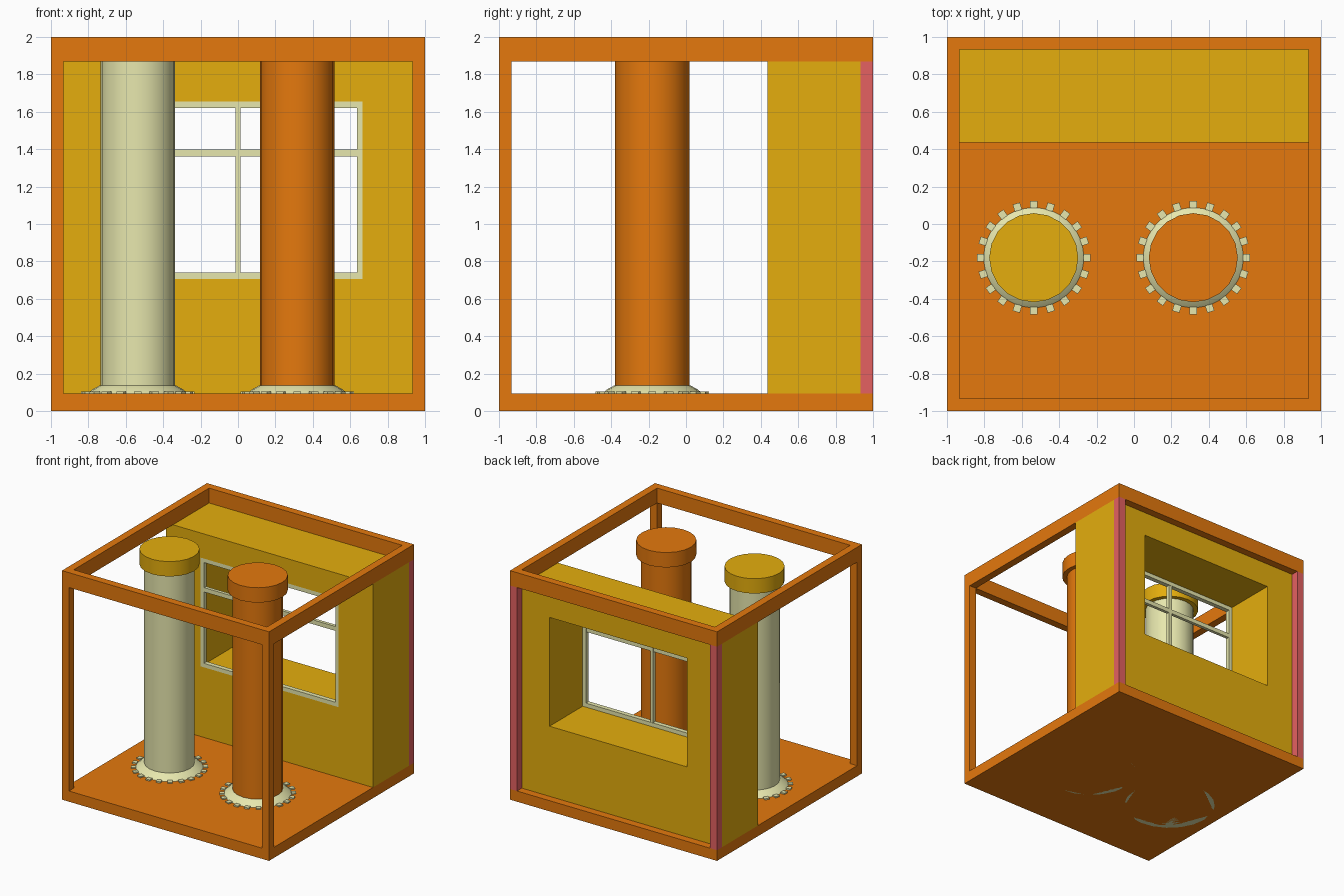
import bpy, bmesh
from math import cos, sin, pi
from mathutils import Matrix, Vector

if "Cube" in bpy.data.objects:
    bpy.data.objects.remove(bpy.data.objects["Cube"])


def material(name, rgb):
    m = bpy.data.materials.new(name)
    m.diffuse_color = (*rgb, 1)
    m.use_nodes = True
    m.node_tree.nodes["Principled BSDF"].inputs["Base Color"].default_value = m.diffuse_color
    return m


ORANGE = material("orange", (0.78, 0.19, 0.004))
YELLOW = material("yellow", (0.78, 0.42, 0.004))
CREAM = material("cream", (0.80, 0.80, 0.42))
PINK = material("pink", (0.78, 0.12, 0.12))


def finish(name, bm, mat, smooth=False):
    bmesh.ops.recalc_face_normals(bm, faces=bm.faces[:])
    me = bpy.data.meshes.new(name)
    bm.to_mesh(me)
    bm.free()
    me.materials.append(mat)
    ob = bpy.data.objects.new(name, me)
    bpy.context.collection.objects.link(ob)
    if smooth:
        bpy.ops.object.select_all(action='DESELECT')
        bpy.context.view_layer.objects.active = ob
        ob.select_set(True)
        bpy.ops.object.shade_smooth_by_angle(angle=0.5)
    return ob


def add_box(bm, lo, hi, m=Matrix()):
    lo, hi = Vector(lo), Vector(hi)
    mat = m @ Matrix.Translation((lo + hi) / 2) @ Matrix.Diagonal((*(hi - lo), 1))
    bmesh.ops.create_cube(bm, size=1, matrix=mat)


def box(name, lo, hi, mat):
    bm = bmesh.new()
    add_box(bm, lo, hi)
    return finish(name, bm, mat)


def lathe(name, profile, centre, mat, n=20):
    """Closed turned shape from (radius, height) points."""
    bm = bmesh.new()
    rings = [[bm.verts.new((centre[0] + r * cos(2 * pi * i / n),
                            centre[1] + r * sin(2 * pi * i / n), z))
              for i in range(n)] for r, z in profile]
    for a, b in zip(rings, rings[1:]):
        for i in range(n):
            j = (i + 1) % n
            bm.faces.new((a[i], a[j], b[j], b[i]))
    bm.faces.new(rings[0])
    bm.faces.new(rings[-1])
    return finish(name, bm, mat, True)


def ring_plate(name, outer, inner, y0, y1, mat):
    """Rectangular plate with a rectangular hole, (x0, z0, x1, z1), thick along y."""
    bm = bmesh.new()

    def loop(r, y):
        return [bm.verts.new((x, y, z)) for x, z in
                ((r[0], r[1]), (r[2], r[1]), (r[2], r[3]), (r[0], r[3]))]
    loops = [loop(outer, y0), loop(outer, y1), loop(inner, y1), loop(inner, y0)]
    for a, b in zip(loops, loops[1:] + loops[:1]):
        for i in range(4):
            j = (i + 1) % 4
            bm.faces.new((a[i], a[j], b[j], b[i]))
    return finish(name, bm, mat)


E = 0.933            # inner edge of the cage
FLOOR, CEIL = 0.093, 1.87

# Cage: floor slab, top beams, corner posts (rear ones pink)
box("floor", (-1, -1, 0), (1, 1, FLOOR), ORANGE)
top = ring_plate("top_frame", (-1, -1, 1, 1), (-E, -E, E, E), CEIL, 2, ORANGE)
for v in top.data.vertices:
    x, y, z = v.co
    v.co = (x, z, y)
top.data.flip_normals()
for side, s in (("left", -1), ("right", 1)):
    x0, x1 = sorted((s * E, s))
    box(f"front_post_{side}", (x0, -1, FLOOR), (x1, -E, CEIL), ORANGE)
    box(f"rear_post_{side}", (x0, E, FLOOR), (x1, 1, CEIL), PINK)

# Thick rear wall with window
W = 0.435
hole = (-0.665, 0.705, 0.665, 1.655)
ring_plate("wall", (-1, FLOOR, 1, CEIL), hole, W, E, YELLOW)
ring_plate("window_frame", hole, (-0.635, 0.74, 0.635, 1.62), W, W + 0.04, CREAM)
box("window_mullion", (-0.014, W + 0.003, 0.74), (0.014, W + 0.037, 1.62), CREAM)
box("window_crossbar", (-0.635, W + 0.006, 1.36), (0.635, W + 0.034, 1.398), CREAM)

# Pipes with caps, flared flanges and a ring of bolts
for side, x, pipe, cap in (("left", -0.536, CREAM, YELLOW), ("right", 0.317, ORANGE, ORANGE)):
    c = (x, -0.18)
    lathe(f"pipe_{side}", [(0.2, 0.05), (0.2, 1.9)], c, pipe)
    lathe(f"pipe_cap_{side}", [(0.238, CEIL), (0.238, 2.0)], c, cap)
    lathe(f"flange_{side}", [(0.377, 0.0), (0.27, FLOOR), (0.24, 0.117), (0.205, 0.136)], c, CREAM)
    bm = bmesh.new()
    for i in range(20):
        m = Matrix.Translation((*c, 0)) @ Matrix.Rotation(2 * pi * i / 20, 4, 'Z')
        add_box(bm, (0.265, -0.02, 0.06), (0.304, 0.02, 0.104), m)
    finish(f"flange_bolts_{side}", bm, CREAM)
